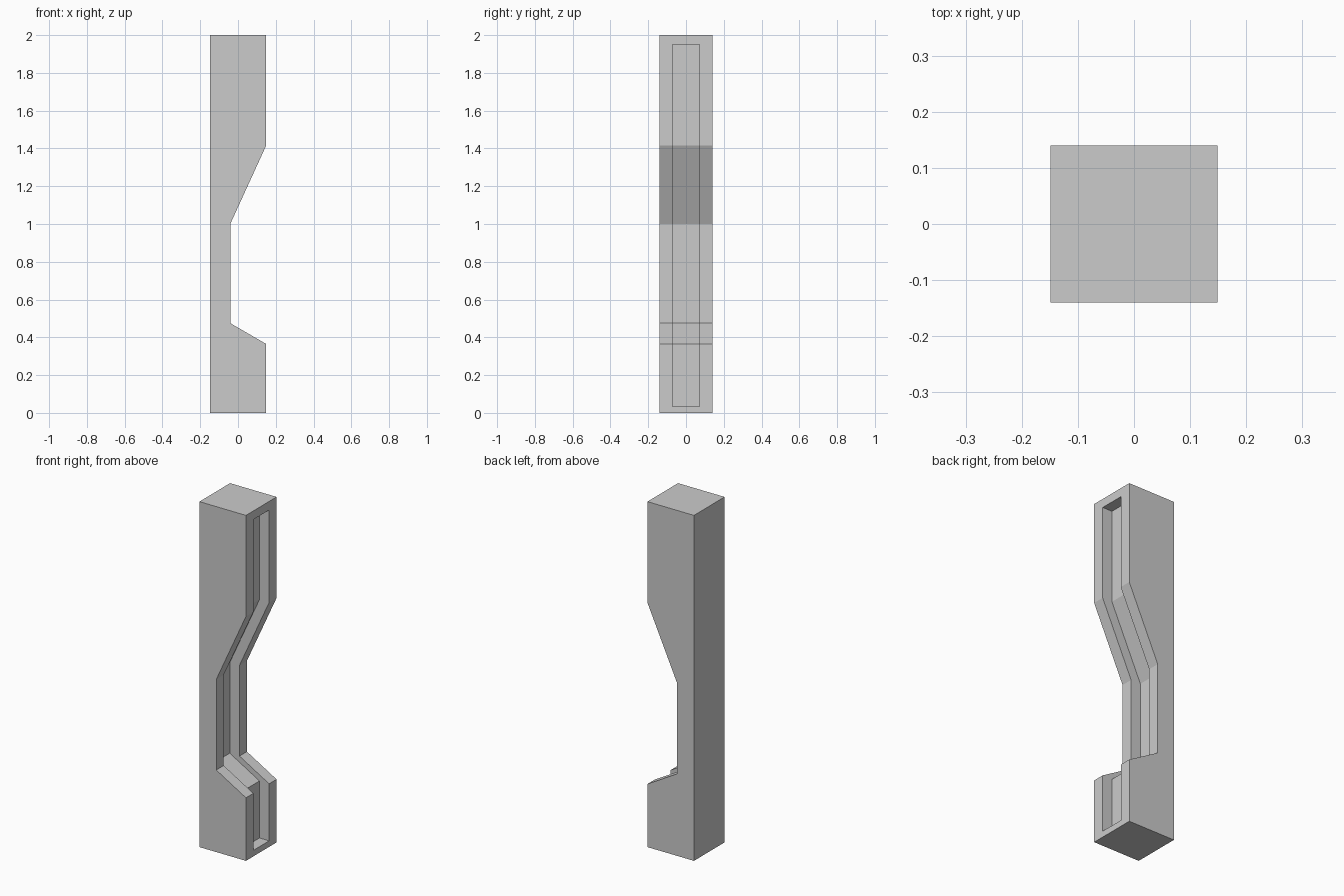
import bpy, bmesh

if "Cube" in bpy.data.objects:
    bpy.data.objects.remove(bpy.data.objects["Cube"])

HALF_X, HALF_Y = 0.149, 0.14      # post half sizes
SLOT_Y, DEPTH = 0.072, 0.062      # slot half width and depth
WAIST_X = -0.041

# Side bends shared by the post face and the slot floor (x, z)
BENDS = [(HALF_X, 1.415), (WAIST_X, 1.0), (WAIST_X, 0.475), (HALF_X, 0.365)]


def prism(name, profile, half_y):
    """Extrude an x-z profile symmetrically along y."""
    bm = bmesh.new()
    face = bm.faces.new([bm.verts.new((x, -half_y, z)) for x, z in profile])
    ext = bmesh.ops.extrude_face_region(bm, geom=[face])
    verts = [g for g in ext["geom"] if isinstance(g, bmesh.types.BMVert)]
    bmesh.ops.translate(bm, verts=verts, vec=(0, 2 * half_y, 0))
    bmesh.ops.recalc_face_normals(bm, faces=bm.faces)
    mesh = bpy.data.meshes.new(name)
    bm.to_mesh(mesh)
    bm.free()
    obj = bpy.data.objects.new(name, mesh)
    bpy.context.collection.objects.link(obj)
    return obj


# Post with notched right side
post = prism("notched_post",
             [(-HALF_X, 2), (HALF_X, 2)] + BENDS + [(HALF_X, 0), (-HALF_X, 0)],
             HALF_Y)

# Slot that follows the notched face at constant depth
floor = [(x - DEPTH, z) for x, z in [(HALF_X, 1.95)] + BENDS + [(HALF_X, 0.035)]]
cutter = prism("slot_cutter", [(0.3, 1.95)] + floor + [(0.3, 0.035)], SLOT_Y)
cutter.hide_render = True

cut = post.modifiers.new("slot", "BOOLEAN")
cut.operation = "DIFFERENCE"
cut.solver = "EXACT"
cut.object = cutter

# Apply the cut and remove the helper
bpy.context.view_layer.objects.active = post
post.select_set(True)
bpy.ops.object.modifier_apply(modifier=cut.name)
bpy.data.objects.remove(cutter)
